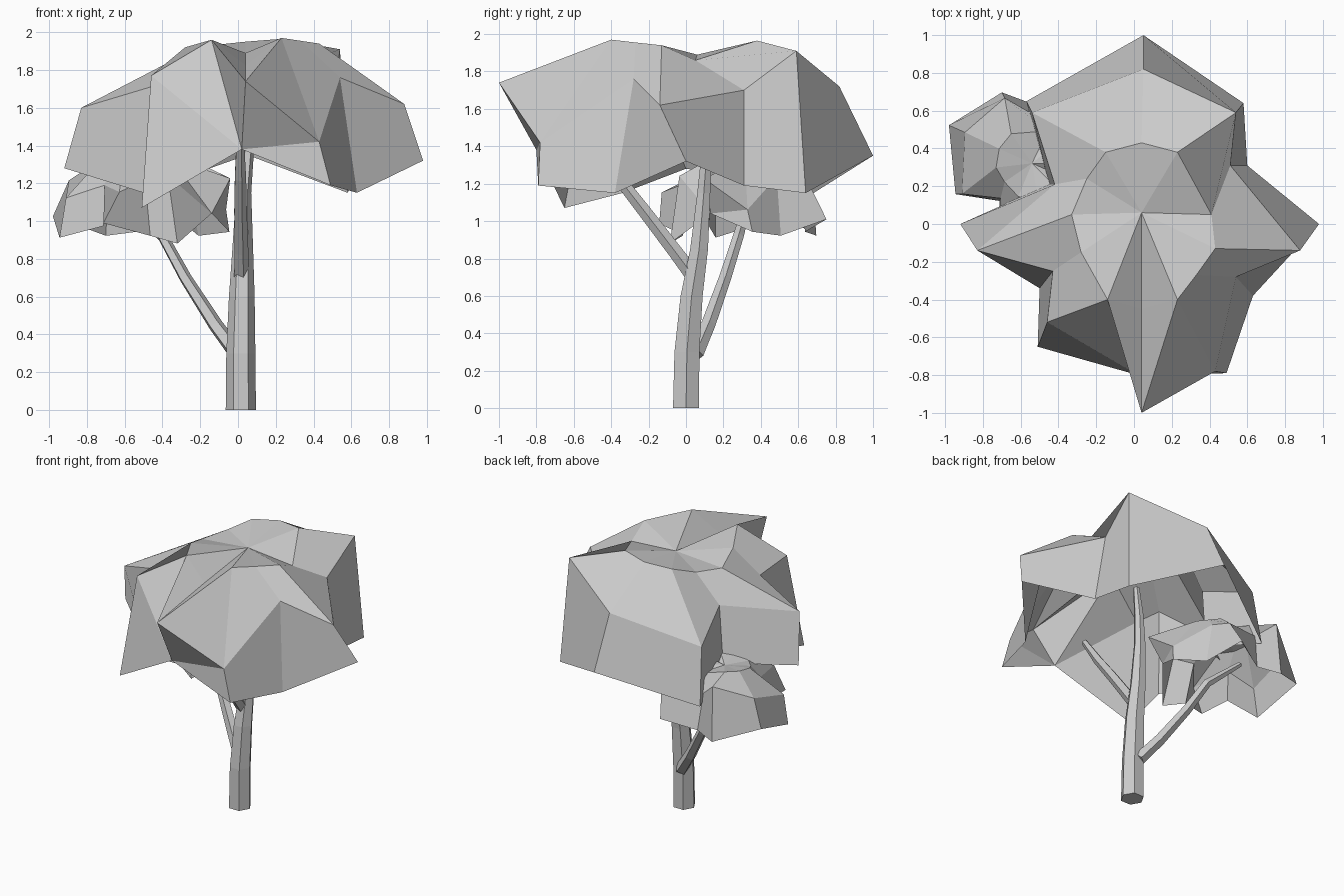
import bpy
from mathutils import Vector, Matrix
from math import cos, sin, tau, radians

if "Cube" in bpy.data.objects:
    bpy.data.objects.remove(bpy.data.objects["Cube"])


def make(name, verts, faces):
    me = bpy.data.meshes.new(name)
    me.from_pydata([tuple(v) for v in verts], [], faces)
    me.update()
    ob = bpy.data.objects.new(name, me)
    bpy.context.collection.objects.link(ob)
    return ob


def limb(name, path, sides, level=False):
    """Tapered tube through (x, y, z, radius) points."""
    pts = [Vector(p[:3]) for p in path]
    verts, faces = [], []
    for k, p in enumerate(pts):
        t = pts[min(k + 1, len(pts) - 1)] - pts[max(k - 1, 0)]
        t = Vector((0, 0, 1)) if level else t.normalized()
        u = (Vector((1, 0, 0)) - t * t.x).normalized()
        v = t.cross(u)
        for i in range(sides):
            a = tau * i / sides
            verts.append(p + path[k][3] * (u * cos(a) + v * sin(a)))
    for k in range(len(pts) - 1):
        for i in range(sides):
            j = (i + 1) % sides
            a, b = k * sides, (k + 1) * sides
            faces.append((a + i, a + j, b + j, b + i))
    faces.append(tuple(reversed(range(sides))))
    faces.append(tuple(range(len(verts) - sides, len(verts))))
    make(name, verts, faces)


# Canopy rings run anticlockwise from the front
centre = (.04, .06, 1.89)
crown = [(.04, -.45, 1.824), (.23, -.4, 1.97), (.33, -.27, 1.955), (.43, -.13, 1.94),
         (.41, .05, 1.86), (.23, .38, 1.965), (.04, .43, 1.95), (-.15, .38, 1.93),
         (-.25, .24, 1.88), (-.33, .05, 1.86), (-.28, -.15, 1.92), (-.14, -.4, 1.96)]
shoulder = [(.04, -1, 1.74), (.43, -.78, 1.42), (.54, -.28, 1.76), (.88, -.14, 1.62),
            (.51, .31, 1.70), (.54, .59, 1.91), (.05, .82, 1.72), (-.54, .59, 1.54),
            (-.42, .21, 1.67), (-.83, -.14, 1.6), (-.43, -.25, 1.72), (-.46, -.52, 1.77)]
rim = [(.02, -.8, 1.38), (.49, -.79, 1.19), (.63, -.38, 1.15), (.98, 0, 1.32),
       (.6, .31, 1.19), (.58, .64, 1.15), (.05, 1, 1.35), (-.57, .65, 1.13),
       (-.45, .21, 1.25), (-.92, 0, 1.28), (-.5, -.34, 1.15), (-.51, -.65, 1.07)]


def canopy(name):
    """Open faceted umbrella, with a beak at the front."""
    n = 12
    faces = [(0, 1 + i, 1 + (i + 1) % n) for i in range(n)]
    for i in range(n):
        j = (i + 1) % n
        c, d, s, t, r, q = 1 + i, 1 + j, 13 + i, 13 + j, 25 + i, 25 + j
        if i == 0:
            faces += [(c, s, d), (d, s, t), (s, r, t), (t, r, q)]
        elif i == n - 1:
            faces += [(c, t, d), (c, s, q), (c, q, t), (s, r, q)]
        else:
            faces += [(c, s, t, d), (s, r, q, t)]
    return make(name, [centre] + crown + shoulder + rim, faces)


canopy("main_canopy")

# Lower canopy: a half-size turned copy
low = canopy("lower_canopy")
low.data.transform(Matrix.Translation((-.52, .29, .33))
                   @ Matrix.Rotation(radians(66), 4, 'Z') @ Matrix.Scale(.515, 4))

# Trunk and two branches
limb("trunk", [(.015, .0, 0, .08), (.015, .005, .3, .077), (.02, .03, .6, .068),
               (.025, .07, .85, .055), (.03, .095, 1.15, .04), (.05, .11, 1.35, .033),
               (.08, .12, 1.55, .022)], 6, level=True)
limb("front_branch", [(.015, .06, .68, .045), (.015, -.06, .84, .04), (.01, -.22, 1.05, .037),
                      (.01, -.36, 1.23, .033), (.01, -.5, 1.43, .022)], 5)
limb("left_branch", [(.0, .05, .29, .045), (-.12, .12, .45, .04), (-.28, .21, .7, .034),
                     (-.4, .28, .92, .03), (-.64, .34, 1.13, .018)], 5)
